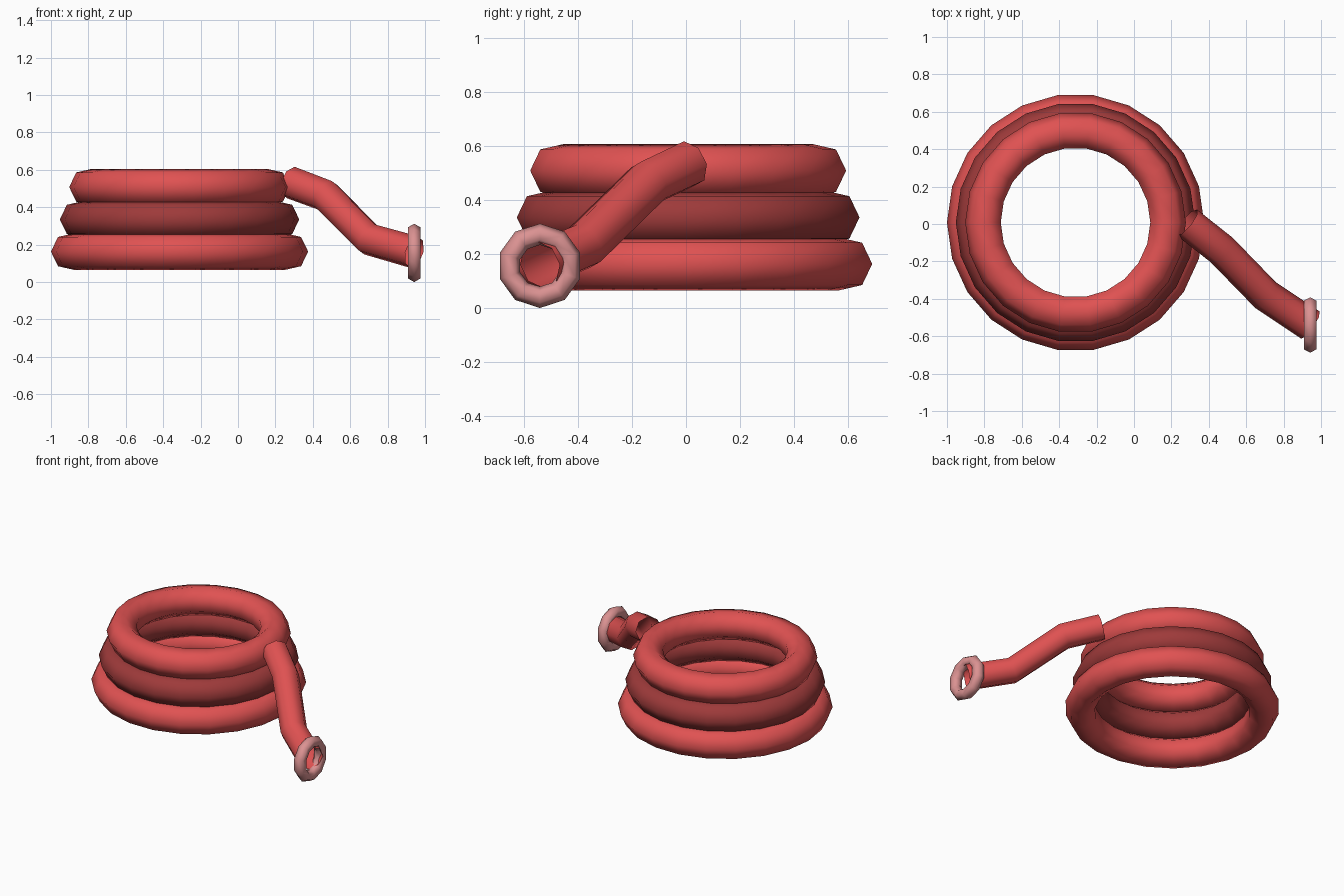
import bpy, math
from mathutils import Vector

if "Cube" in bpy.data.objects:
    bpy.data.objects.remove(bpy.data.objects["Cube"])

def material(name, hex_rgb):
    def lin(c):
        c /= 255
        return c / 12.92 if c <= 0.04045 else ((c + 0.055) / 1.055) ** 2.4
    m = bpy.data.materials.new(name)
    m.diffuse_color = [lin(c) for c in hex_rgb] + [1]
    m.use_nodes = True
    m.node_tree.nodes["Principled BSDF"].inputs["Base Color"].default_value = m.diffuse_color
    return m

RED = material("hose red", (224, 82, 82))
DARK = material("dark red", (158, 58, 58))
PINK = material("pale pink", (219, 146, 146))

def add_mesh(name, rings, closed, mat):
    """Skin a list of equal vertex rings; closed joins the last to the first."""
    n, k = len(rings), len(rings[0])
    verts = [v for r in rings for v in r]
    faces = []
    for i in range(n if closed else n - 1):
        for j in range(k):
            a, b = i * k, ((i + 1) % n) * k
            faces.append((a + j, b + j, b + (j + 1) % k, a + (j + 1) % k))
    me = bpy.data.meshes.new(name)
    me.from_pydata(verts, [], faces)
    me.materials.append(mat)
    me.shade_smooth()
    me.update()
    ob = bpy.data.objects.new(name, me)
    bpy.context.collection.objects.link(ob)
    return ob

def torus(name, centre, major, minor, segs, sides, u, v, mat):
    """Torus lying in the plane of unit axes u and v."""
    c, u, v = Vector(centre), Vector(u), Vector(v)
    w = u.cross(v)
    rings = []
    for i in range(segs):
        a = 2 * math.pi * i / segs
        out = u * math.cos(a) + v * math.sin(a)
        rings.append([c + out * (major + minor * math.cos(b)) + w * minor * math.sin(b)
                      for b in (2 * math.pi * j / sides for j in range(sides))])
    return add_mesh(name, rings, True, mat)

# Stacked coils, narrowing upward
for name, z, major, mat in (("bottom_coil", 0.163, 0.5875, RED),
                            ("middle_coil", 0.335, 0.54, DARK),
                            ("top_coil", 0.508, 0.49, RED)):
    torus(name, (-0.3125, 0.008, z), major, 0.1, 22, 7, (1, 0, 0), (0, 1, 0), mat)

# Loose hose end: open tube along a short path
path = [Vector(p) for p in ((0.283, 0.008, 0.532), (0.47, -0.14, 0.462),
                            (0.703, -0.38, 0.228), (0.943, -0.54, 0.16))]
rings = []
for i, p in enumerate(path):
    d_in = (p - path[max(i - 1, 0)]).normalized()
    d_out = (path[min(i + 1, 3)] - p).normalized()
    t = (d_in + d_out).normalized()
    side = t.cross(Vector((0, 0, 1))).normalized()
    up = side.cross(t)
    rings.append([p + 0.088 * (up * math.cos(a) - side * math.sin(a))
                  for a in (2 * math.pi * j / 8 for j in range(8))])
add_mesh("hose_end", rings, False, RED)

# Nozzle ring facing +x
torus("nozzle_ring", (0.942, -0.54, 0.156), 0.1165, 0.0395, 10, 6,
      (0, 0, 1), (0, 1, 0), PINK)
